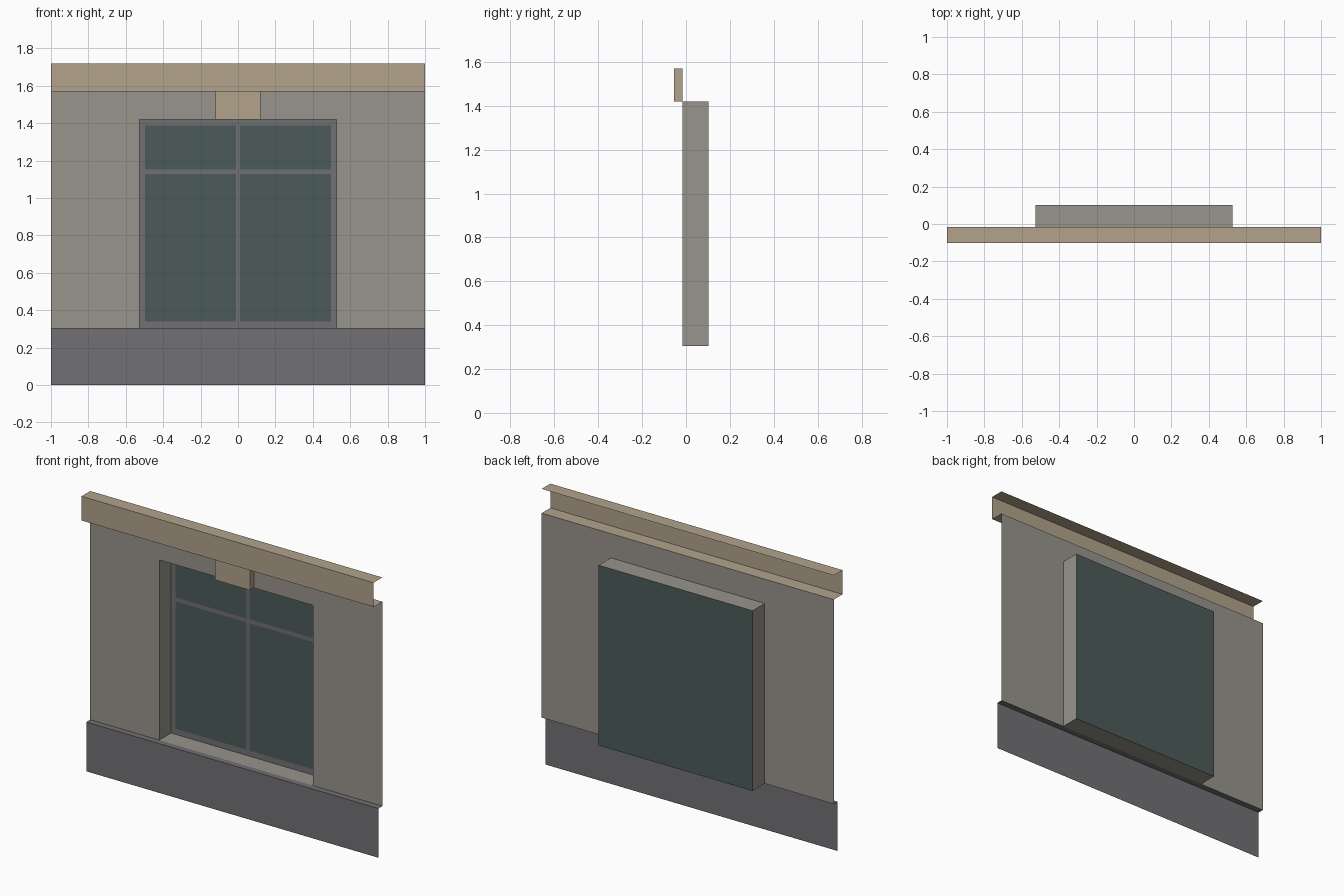
import bpy
import bmesh
from mathutils import Vector

cube = bpy.data.objects.get("Cube")
if cube:
    bpy.data.objects.remove(cube, do_unlink=True)


def material(name, rgb):
    """Flat material from display (sRGB) values, stored as linear."""
    linear = [(c / 255 / 12.92) if c < 11 else ((c / 255 + 0.055) / 1.055) ** 2.4 for c in rgb]
    mat = bpy.data.materials.new(name)
    mat.use_nodes = True
    mat.diffuse_color = (*linear, 1)
    mat.node_tree.nodes["Principled BSDF"].inputs["Base Color"].default_value = (*linear, 1)
    return mat


PLASTER = material("warm grey plaster", (152, 148, 140))
STONE = material("tan stone", (178, 163, 139))
GREY = material("dark grey", (113, 112, 115))
GLASS = material("dark teal glass", (75, 91, 90))

AXES = {"left": Vector((1, 0, 0)), "right": Vector((-1, 0, 0)),
        "back": Vector((0, 1, 0)), "front": Vector((0, -1, 0)),
        "top": Vector((0, 0, 1)), "bottom": Vector((0, 0, -1))}


def finish(bm, name, mat):
    mesh = bpy.data.meshes.new(name)
    bm.to_mesh(mesh)
    bm.free()
    mesh.materials.append(mat)
    obj = bpy.data.objects.new(name, mesh)
    bpy.context.collection.objects.link(obj)
    return obj


def shell(name, mat, half_width, ys, zs, sides, inward=False):
    """Box centred on x that keeps only the named sides."""
    bm = bmesh.new()
    bmesh.ops.create_cube(bm, size=1)
    bm.normal_update()
    unwanted = [f for f in bm.faces
                if not any(f.normal.dot(AXES[s]) > 0.9 for s in sides)]
    bmesh.ops.delete(bm, geom=unwanted, context="FACES")
    for v in bm.verts:
        v.co = Vector((v.co.x * 2 * half_width,
                       ys[0] if v.co.y < 0 else ys[1],
                       zs[0] if v.co.z < 0 else zs[1]))
    if inward:
        bmesh.ops.reverse_faces(bm, faces=bm.faces[:])
    return finish(bm, name, mat)


def lattice(name, mat, y, xs, zs, is_open):
    """Front-facing sheet divided at xs and zs, leaving the open cells out."""
    bm = bmesh.new()
    rows = [[bm.verts.new((x, y, z)) for x in xs] for z in zs]
    for j in range(len(zs) - 1):
        for i in range(len(xs) - 1):
            if not is_open(i, j):
                bm.faces.new((rows[j][i], rows[j][i + 1],
                              rows[j + 1][i + 1], rows[j + 1][i]))
    return finish(bm, name, mat)


# Shared levels and depths
SILL, HEAD, EAVE, ROOF = 0.305, 1.42, 1.57, 1.72
WALL_Y, LEDGE_Y, CORNICE_Y, GLASS_Y = -0.017, -0.055, -0.102, 0.102
OPENING = 0.527

# Wall sheet with the window opening
lattice("wall", PLASTER, WALL_Y, [-1, -OPENING, OPENING, 1], [SILL, HEAD, EAVE],
        lambda i, j: i == 1 and j == 0)

# Plinth, cornice and keystone
shell("plinth", GREY, 1, (LEDGE_Y, WALL_Y), (0, SILL), ["front", "top"])
shell("cornice", STONE, 1, (CORNICE_Y, WALL_Y), (EAVE, ROOF), ["front", "top", "bottom"])
shell("keystone", STONE, 0.12, (LEDGE_Y, WALL_Y), (HEAD, EAVE),
      ["front", "left", "right", "bottom"])

# Window recess, glass and glazing bars
shell("window_reveal", PLASTER, OPENING, (WALL_Y, GLASS_Y), (SILL, HEAD),
      ["left", "right", "top", "bottom"], inward=True)
shell("window_glass", GLASS, OPENING, (WALL_Y, GLASS_Y), (SILL, HEAD), ["back"])
lattice("window_frame", GREY, GLASS_Y - 0.004,
        [-OPENING, -0.497, -0.011, 0.011, 0.497, OPENING],
        [SILL, 0.34, 1.128, 1.152, 1.387, HEAD],
        lambda i, j: i % 2 == 1 and j % 2 == 1)
